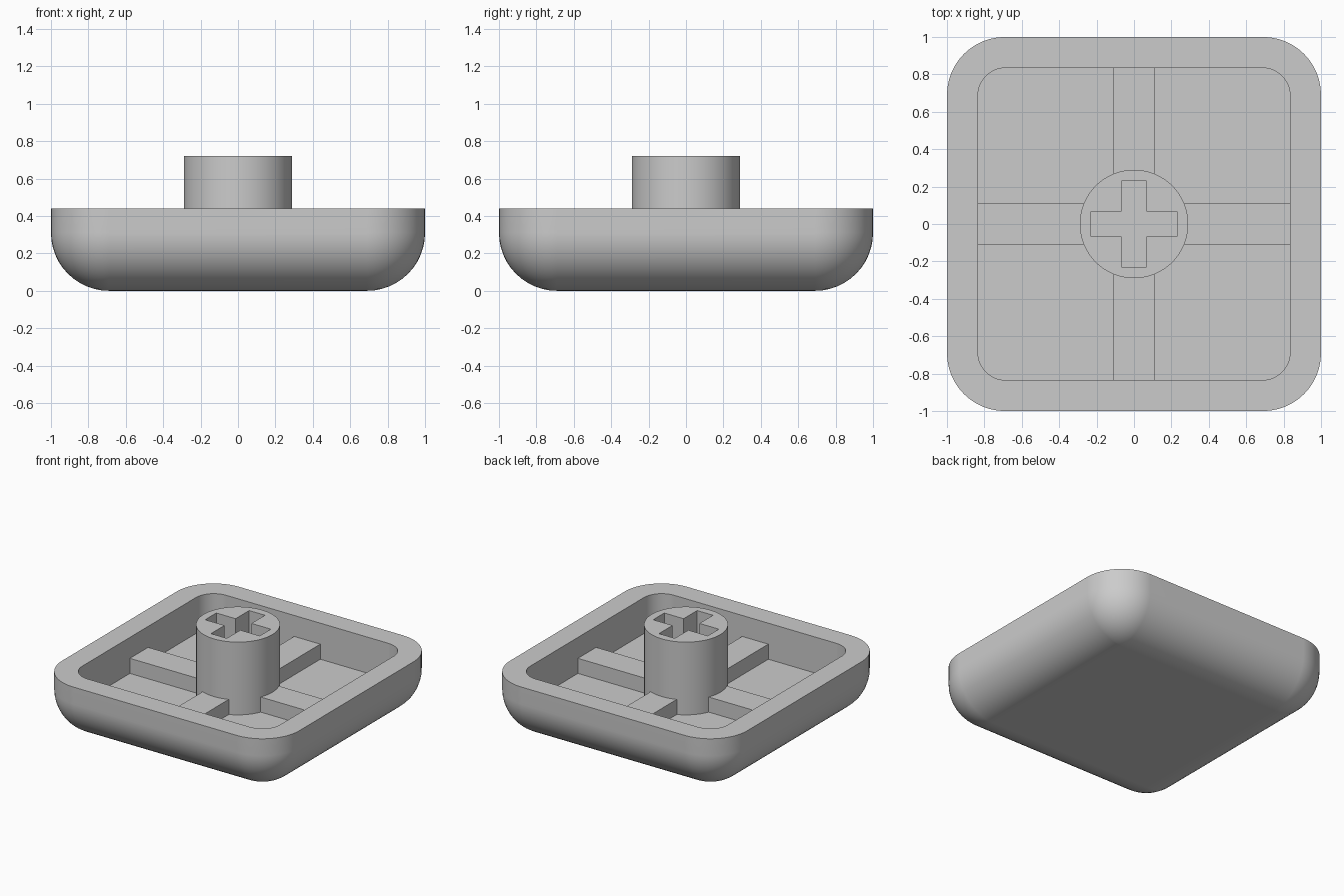
import bpy, bmesh, math
from math import pi, sin, cos, radians

cube = bpy.data.objects.get("Cube")
if cube:
    bpy.data.objects.remove(cube, do_unlink=True)

RIM, FLOOR, RIB_TOP, STEM_TOP = 0.44, 0.165, 0.28, 0.72
OUTER, INNER, ROUND = 1.0, 0.835, 0.31

grey = bpy.data.materials.new("plain grey")
grey.use_nodes = True
colour = (0.6, 0.6, 0.6, 1)
grey.diffuse_color = colour
grey.node_tree.nodes["Principled BSDF"].inputs["Base Color"].default_value = colour


def finish(name, bm):
    """Turn a bmesh into a named, coloured object."""
    bmesh.ops.recalc_face_normals(bm, faces=bm.faces)
    mesh = bpy.data.meshes.new(name)
    bm.to_mesh(mesh)
    bm.free()
    obj = bpy.data.objects.new(name, mesh)
    bpy.context.collection.objects.link(obj)
    mesh.materials.append(grey)
    return obj


def activate(obj):
    bpy.ops.object.select_all(action='DESELECT')
    obj.select_set(True)
    bpy.context.view_layer.objects.active = obj


def smooth(obj):
    activate(obj)
    bpy.ops.object.shade_smooth_by_angle(angle=radians(30))
    weighted = obj.modifiers.new("weighted normals", 'WEIGHTED_NORMAL')
    weighted.keep_sharp = True


def rounded_square(bm, half, radius, z, steps=12):
    """One ring of vertices around a square with round corners."""
    ring = []
    for corner in range(4):
        for i in range(steps + 1):
            a = pi / 2 * (corner + i / steps)
            mid = pi / 2 * (corner + 0.5)
            cx = math.copysign(half - radius, cos(mid))
            cy = math.copysign(half - radius, sin(mid))
            ring.append(bm.verts.new((cx + radius * cos(a), cy + radius * sin(a), z)))
    return ring


def add_box(bm, x0, x1, y0, y1, z0, z1):
    verts = bmesh.ops.create_cube(bm, size=1)["verts"]
    for v in verts:
        v.co = (x1 if v.co.x > 0 else x0, y1 if v.co.y > 0 else y0,
                z1 if v.co.z > 0 else z0)
    return verts


# Shell: rounded underside, flat rim and a recessed tray
bm = bmesh.new()
rings = []
for i in range(13):
    a = pi / 2 * i / 12
    inset = ROUND * (1 - sin(a))
    rings.append(rounded_square(bm, OUTER - inset, ROUND - inset, ROUND * (1 - cos(a))))
rings.append(rounded_square(bm, OUTER, ROUND, RIM))
rings.append(rounded_square(bm, INNER, 0.15, RIM))
rings.append(rounded_square(bm, INNER, 0.15, FLOOR))
for low, high in zip(rings, rings[1:]):
    for i in range(len(low)):
        j = (i + 1) % len(low)
        bm.faces.new((low[i], low[j], high[j], high[i]))
bm.faces.new(rings[0])
bm.faces.new(rings[-1])
bmesh.ops.remove_doubles(bm, verts=bm.verts, dist=0.0001)
smooth(finish("shell", bm))

# Four ribs running from the stem to the tray walls
for side, x0, x1, y0, y1 in (
        ("left", 0.26, INNER + 0.01, -0.11, 0.11),
        ("right", -INNER - 0.01, -0.26, -0.11, 0.11),
        ("back", -0.11, 0.11, 0.26, INNER + 0.01),
        ("front", -0.11, 0.11, -INNER - 0.01, -0.26)):
    bm = bmesh.new()
    add_box(bm, x0, x1, y0, y1, FLOOR - 0.02, RIB_TOP)
    finish(side + "_rib", bm)

# Round stem with a cross-shaped socket
bm = bmesh.new()
bmesh.ops.create_cone(bm, cap_ends=True, segments=64, radius1=0.29, radius2=0.29,
                      depth=STEM_TOP - 0.1)
bmesh.ops.translate(bm, verts=bm.verts, vec=(0, 0, (STEM_TOP + 0.1) / 2))
stem = finish("stem", bm)

# The cutter is one cross outline, extruded
LONG, THIN = 0.23, 0.067
bm = bmesh.new()
outline = []
for turn in range(4):
    c, s = round(cos(turn * pi / 2)), round(sin(turn * pi / 2))
    for x, y in ((LONG, -THIN), (LONG, THIN), (THIN, THIN)):
        outline.append(bm.verts.new((x * c - y * s, x * s + y * c, FLOOR + 0.005)))
base = bm.faces.new(outline)
top = bmesh.ops.extrude_face_region(bm, geom=[base], use_keep_orig=True)["geom"]
bmesh.ops.translate(bm, vec=(0, 0, 1),
                    verts=[g for g in top if isinstance(g, bmesh.types.BMVert)])
cutter = finish("socket_cutter", bm)
cutter.hide_render = True

socket = stem.modifiers.new("socket", 'BOOLEAN')
socket.operation = 'DIFFERENCE'
socket.solver = 'EXACT'
socket.object = cutter
activate(stem)
bpy.ops.object.modifier_apply(modifier=socket.name)
bpy.data.objects.remove(cutter, do_unlink=True)
smooth(stem)
